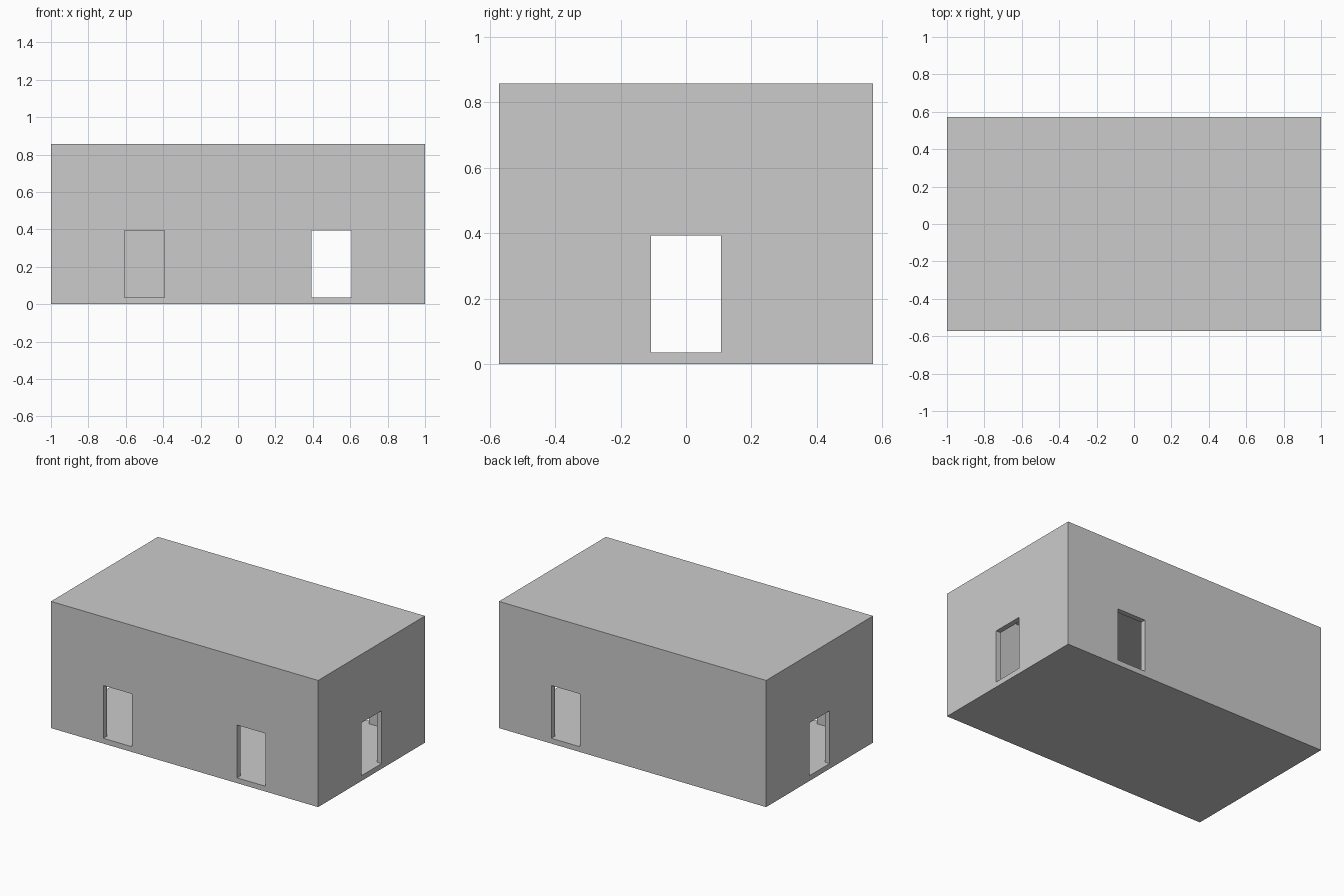
import bpy

if "Cube" in bpy.data.objects:
    bpy.data.objects.remove(bpy.data.objects["Cube"])

U = 1 / 14                      # module: the building is 28 x 16 x 12 modules
L, W, H = 28 * U, 16 * U, 12 * U
T = U / 2                       # wall, floor and roof thickness
DOOR_W, DOOR_H = 3 * U, 5 * U


def box(name, center, size):
    """Axis-aligned box; center gives x, y and the bottom z."""
    x, y, z = center
    bpy.ops.mesh.primitive_cube_add(size=1, location=(x, y, z + size[2] / 2))
    ob = bpy.context.object
    ob.name = name
    ob.scale = size
    bpy.ops.object.transform_apply(location=False, rotation=False, scale=True)
    return ob


def cut(target, name, center, size):
    """Subtract a box from the target with a live boolean."""
    cutter = box(name, center, size)
    cutter.hide_render = True
    cutter.display_type = 'WIRE'
    mod = target.modifiers.new(name, 'BOOLEAN')
    mod.operation = 'DIFFERENCE'
    mod.solver = 'EXACT'
    mod.object = cutter


# Solid outer block, hollowed into a room with floor and roof
building = box("building_shell", (0, 0, 0), (L, W, H))
cut(building, "room_cutter", (0, 0, T), (L - 2 * T, W - 2 * T, H - 2 * T))

# Doorways standing on the floor level: two front, one back, one at each end
for name, x, y in (("front_left_door_cutter", -L / 4, -W / 2),
                   ("front_right_door_cutter", L / 4, -W / 2),
                   ("back_door_cutter", L / 4, W / 2)):
    cut(building, name, (x, y, T), (DOOR_W, 4 * T, DOOR_H))
for name, x in (("left_door_cutter", -L / 2), ("right_door_cutter", L / 2)):
    cut(building, name, (x, 0, T), (4 * T, DOOR_W, DOOR_H))
